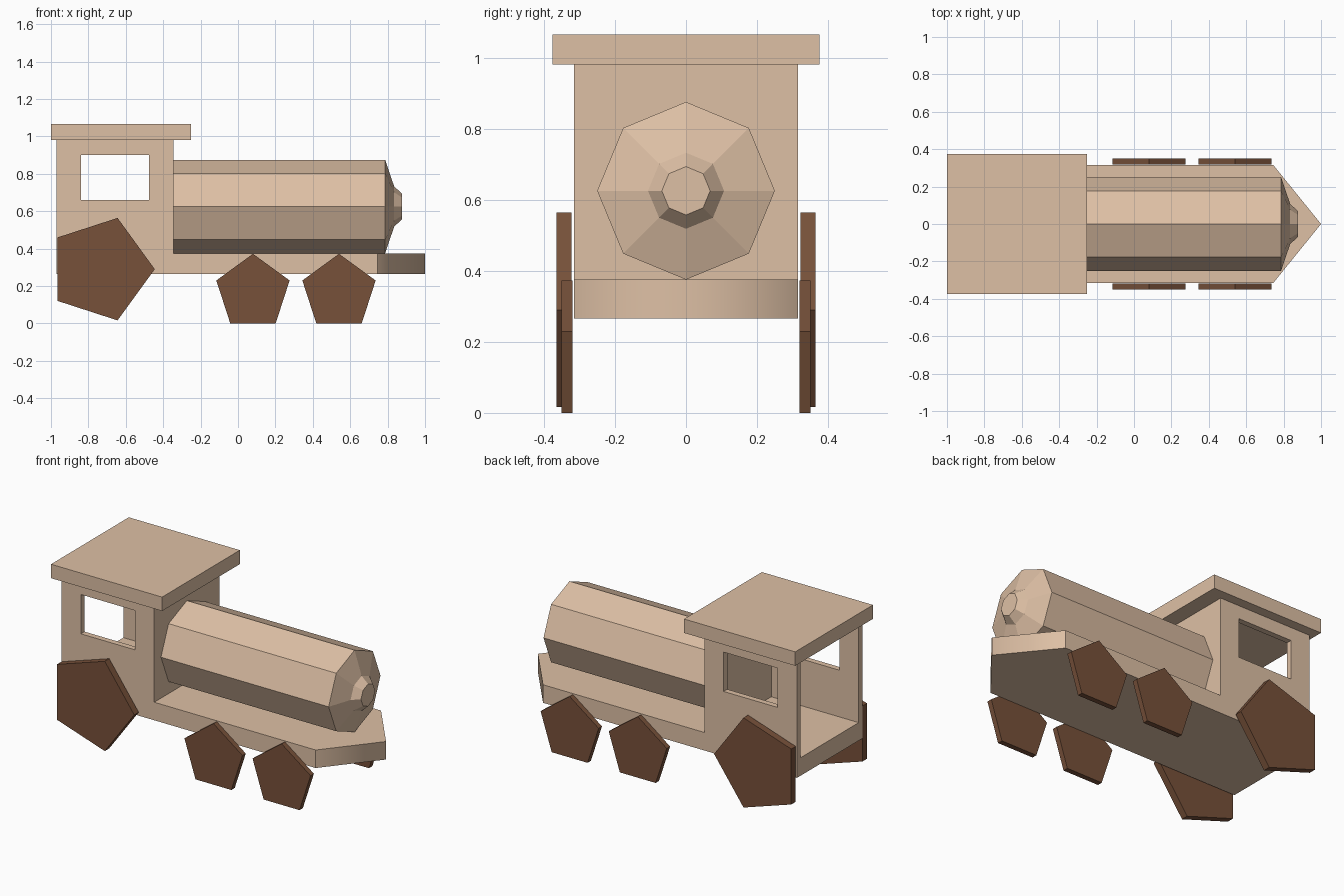
import bpy, bmesh, math
from mathutils import Vector

if "Cube" in bpy.data.objects:
    bpy.data.objects.remove(bpy.data.objects["Cube"])


def material(name, rgb):
    m = bpy.data.materials.new(name)
    m.diffuse_color = (*rgb, 1)
    m.use_nodes = True
    m.node_tree.nodes["Principled BSDF"].inputs["Base Color"].default_value = m.diffuse_color
    return m


TAN = material("light wood", (0.73, 0.527, 0.376))
BROWN = material("dark wood", (0.184, 0.082, 0.042))


def finish(name, bm, mat):
    bmesh.ops.recalc_face_normals(bm, faces=bm.faces)
    me = bpy.data.meshes.new(name)
    bm.to_mesh(me)
    bm.free()
    me.materials.append(mat)
    ob = bpy.data.objects.new(name, me)
    bpy.context.collection.objects.link(ob)
    return ob


def extrude(name, points, offset, mat):
    """Extrude a flat 3D outline along an offset vector."""
    bm = bmesh.new()
    face = bm.faces.new([bm.verts.new(p) for p in points])
    out = bmesh.ops.extrude_face_region(bm, geom=[face], use_keep_orig=True)
    moved = [v for v in out["geom"] if isinstance(v, bmesh.types.BMVert)]
    bmesh.ops.translate(bm, verts=moved, vec=Vector(offset))
    return finish(name, bm, mat)


def box(name, x, y, z, mat):
    pts = [(x[0], y[0], z[0]), (x[1], y[0], z[0]), (x[1], y[1], z[0]), (x[0], y[1], z[0])]
    return extrude(name, pts, (0, 0, z[1] - z[0]), mat)


W = 0.315          # half width of the body
FLOOR = 0.375      # top of the chassis

# Chassis plate with pointed nose, softened at the tip
outline = [(-0.97, -W), (0.745, -W), (1.0, 0), (0.745, W), (-0.97, W)]
chassis = extrude("chassis", [(x, y, 0.265) for x, y in outline], (0, 0, FLOOR - 0.265), TAN)
for p in chassis.data.polygons:
    p.use_smooth = p.normal.x > 0.3

# Cab walls: U-shaped plan, open at the back
I = W - 0.035
plan = [(-0.97, -W), (-0.345, -W), (-0.345, W), (-0.97, W),
        (-0.97, I), (-0.38, I), (-0.38, -I), (-0.97, -I)]
cab = extrude("cab_walls", [(x, y, FLOOR) for x, y in plan], (0, 0, 0.98 - FLOOR), TAN)

# Side windows cut through both walls
cutter = box("window_cutter", (-0.84, -0.475), (-0.6, 0.6), (0.66, 0.90), TAN)
cutter.hide_render = True
cutter.hide_viewport = True
cut = cab.modifiers.new("windows", "BOOLEAN")
cut.operation = "DIFFERENCE"
cut.solver = "EXACT"
cut.object = cutter

# Roof
box("roof", (-1.0, -0.25), (-0.375, 0.375), (0.98, 1.065), TAN)

# Boiler: eight-sided rings along x, stepping down to a blunt nose
bm = bmesh.new()
rings = []
for x, r in [(-0.35, 0.25), (0.787, 0.25), (0.835, 0.107), (0.878, 0.068)]:
    rings.append([bm.verts.new((x, r * math.sin(k * math.pi / 4), 0.625 + r * math.cos(k * math.pi / 4)))
                  for k in range(8)])
for a, b in zip(rings, rings[1:]):
    for k in range(8):
        j = (k + 1) % 8
        bm.faces.new((a[k], a[j], b[j], b[k]))
bm.faces.new(rings[0])
bm.faces.new(rings[-1])
finish("boiler", bm, TAN)

# Five-sided wheels: name, centre x, centre z, radius, turn, inner y, thickness
WHEELS = [("rear_wheel", -0.733, 0.29, 0.288, 0, 0.322, 0.043),
          ("middle_wheel", 0.08, 0.166, 0.206, math.pi / 2, 0.319, 0.032),
          ("front_wheel", 0.54, 0.166, 0.206, math.pi / 2, 0.319, 0.032)]
for name, cx, cz, r, turn, y, t in WHEELS:
    for side, s in (("right", -1), ("left", 1)):
        angles = [turn + k * math.tau / 5 for k in range(5)]
        pts = [(cx + r * math.cos(a), s * y, cz + r * math.sin(a)) for a in angles]
        extrude(f"{name}_{side}", pts, (0, s * t, 0), BROWN)
